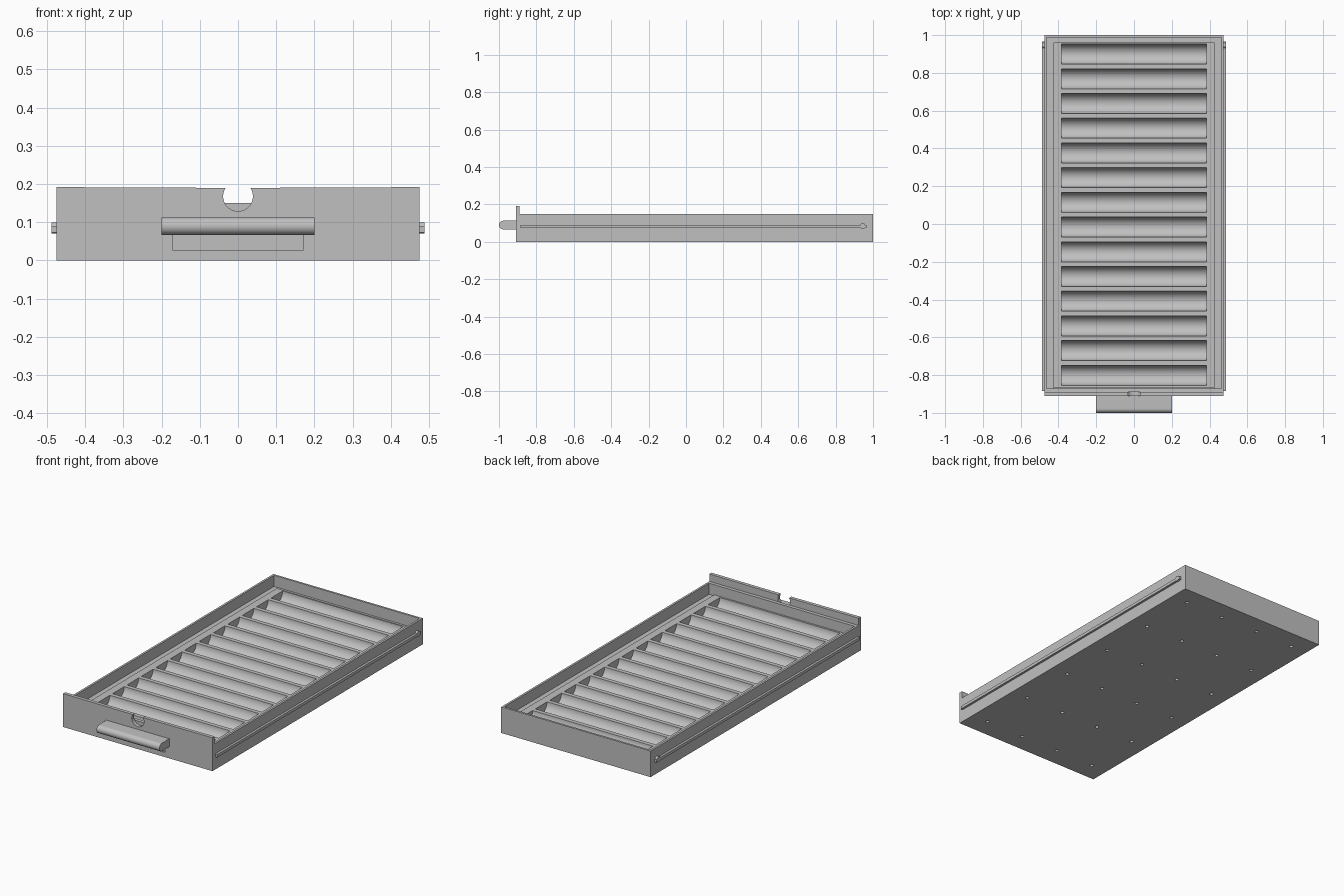
import bpy, bmesh
from math import pi, cos, sin
from mathutils import Matrix, Vector

cube = bpy.data.objects.get("Cube")
if cube:
    bpy.data.objects.remove(cube, do_unlink=True)

GREY = 0.53
mat = bpy.data.materials.new("plain grey")
mat.use_nodes = True
mat.diffuse_color = (GREY, GREY, GREY, 1)
mat.node_tree.nodes["Principled BSDF"].inputs["Base Color"].default_value = (GREY, GREY, GREY, 1)


def finish(name, bm):
    bmesh.ops.recalc_face_normals(bm, faces=bm.faces)
    mesh = bpy.data.meshes.new(name)
    bm.to_mesh(mesh)
    bm.free()
    mesh.materials.append(mat)
    ob = bpy.data.objects.new(name, mesh)
    bpy.context.collection.objects.link(ob)
    return ob


def add_box(bm, lo, hi):
    lo, hi = Vector(lo), Vector(hi)
    m = Matrix.Translation((lo + hi) / 2) @ Matrix.Diagonal((*(hi - lo), 1))
    bmesh.ops.create_cube(bm, size=1, matrix=m)


def boxes(name, *spans):
    bm = bmesh.new()
    for lo, hi in spans:
        add_box(bm, lo, hi)
    return finish(name, bm)


def extrude(name, points, direction):
    bm = bmesh.new()
    face = bm.faces.new([bm.verts.new(p) for p in points])
    out = bmesh.ops.extrude_face_region(bm, geom=[face])
    moved = [v for v in out["geom"] if isinstance(v, bmesh.types.BMVert)]
    bmesh.ops.translate(bm, verts=moved, vec=direction)
    return finish(name, bm)


def arc(c, d, r, start, end, steps):
    return [(c + r * cos(start + (end - start) * i / steps),
             d + r * sin(start + (end - start) * i / steps)) for i in range(steps + 1)]


def cut(ob, cutter):
    mod = ob.modifiers.new("cut", "BOOLEAN")
    mod.operation, mod.solver, mod.object = "DIFFERENCE", "EXACT", cutter
    bpy.context.view_layer.objects.active = ob
    bpy.ops.object.modifier_apply(modifier=mod.name)
    bpy.data.objects.remove(cutter, do_unlink=True)


def smooth(ob):
    bpy.ops.object.select_all(action="DESELECT")
    ob.select_set(True)
    bpy.context.view_layer.objects.active = ob
    bpy.ops.object.shade_smooth_by_angle(angle=pi / 6)


# Open drawer box with blind screw holes underneath
W, WALL, FLOOR, BACK, FRONT = 0.475, 0.463, 0.02, 0.988, -0.87
body = boxes("drawer_box", ((-W, -0.89, 0), (W, 1, 0.15)))
cut(body, boxes("cavity", ((-WALL, FRONT, FLOOR), (WALL, BACK, 0.3))))
bm = bmesh.new()
for i in range(4):
    for j in range(6):
        bmesh.ops.create_cone(bm, cap_ends=True, segments=16, radius1=0.01, radius2=0.01, depth=0.024,
                              matrix=Matrix.Translation((-0.37 + i * 0.2467, -0.8 + j * 0.338, 0)))
cut(body, finish("screw_holes", bm))

# Front panel with a round notch and a shallow recess under the handle
notch = arc(0, 0.168, 0.039, pi - 0.6, 2 * pi + 0.6, 32)
outline = [(-W, 0), (-W, 0.192)] + notch + [(W, 0.192), (W, 0)]
panel = extrude("front_panel", [(x, -0.91, z) for x, z in outline], (0, 0.02, 0))
cut(panel, boxes("recess", ((-0.172, -0.95, 0.027), (0.172, -0.9, 0.09))))
smooth(panel)

# Pull handle with a half-round front edge
grip = [(-0.885, 0.067)] + arc(-0.977, 0.09, 0.023, 1.5 * pi, 0.5 * pi, 16) + [(-0.885, 0.113)]
smooth(extrude("handle", [(-0.2, y, z) for y, z in grip], (0.4, 0, 0)))

# Scalloped tray: fourteen half-round troughs
TOP, PITCH, R, LOW, HIGH = 0.095, 0.1308, 0.053, -0.865, 0.962
profile = [(LOW, FLOOR), (LOW, TOP)]
for i in range(14):
    profile += arc(-0.801 + i * PITCH, TOP, R, pi, 2 * pi, 20)
profile += [(HIGH, TOP), (HIGH, FLOOR)]
smooth(extrude("trough_tray", [(-0.383, y, z) for y, z in profile], (0.766, 0, 0)))

# Tray side strips and the slightly lower ledge around them
for side, s in (("left", 1), ("right", -1)):
    a, b = sorted((s * 0.383, s * 0.427))
    boxes(side + "_tray_strip", ((a, LOW, FLOOR), (b, HIGH, TOP)))
    a, b = sorted((s * 0.427, s * WALL))
    boxes(side + "_ledge", ((a, FRONT, FLOOR), (b, BACK, 0.086)))

    # Side rail with a round stop near the back
    a, b = sorted((s * W, s * 0.488))
    boxes(side + "_rail", ((a, -0.885, 0.073), (b, 0.965, 0.09)))
    stop = [(a, y, z) for y, z in arc(0.945, 0.085, 0.015, 0, 2 * pi * 19 / 20, 19)]
    smooth(extrude(side + "_rail_stop", stop, (b - a, 0, 0)))
boxes("back_ledge", ((-0.427, HIGH, FLOOR), (0.427, BACK, 0.086)))
